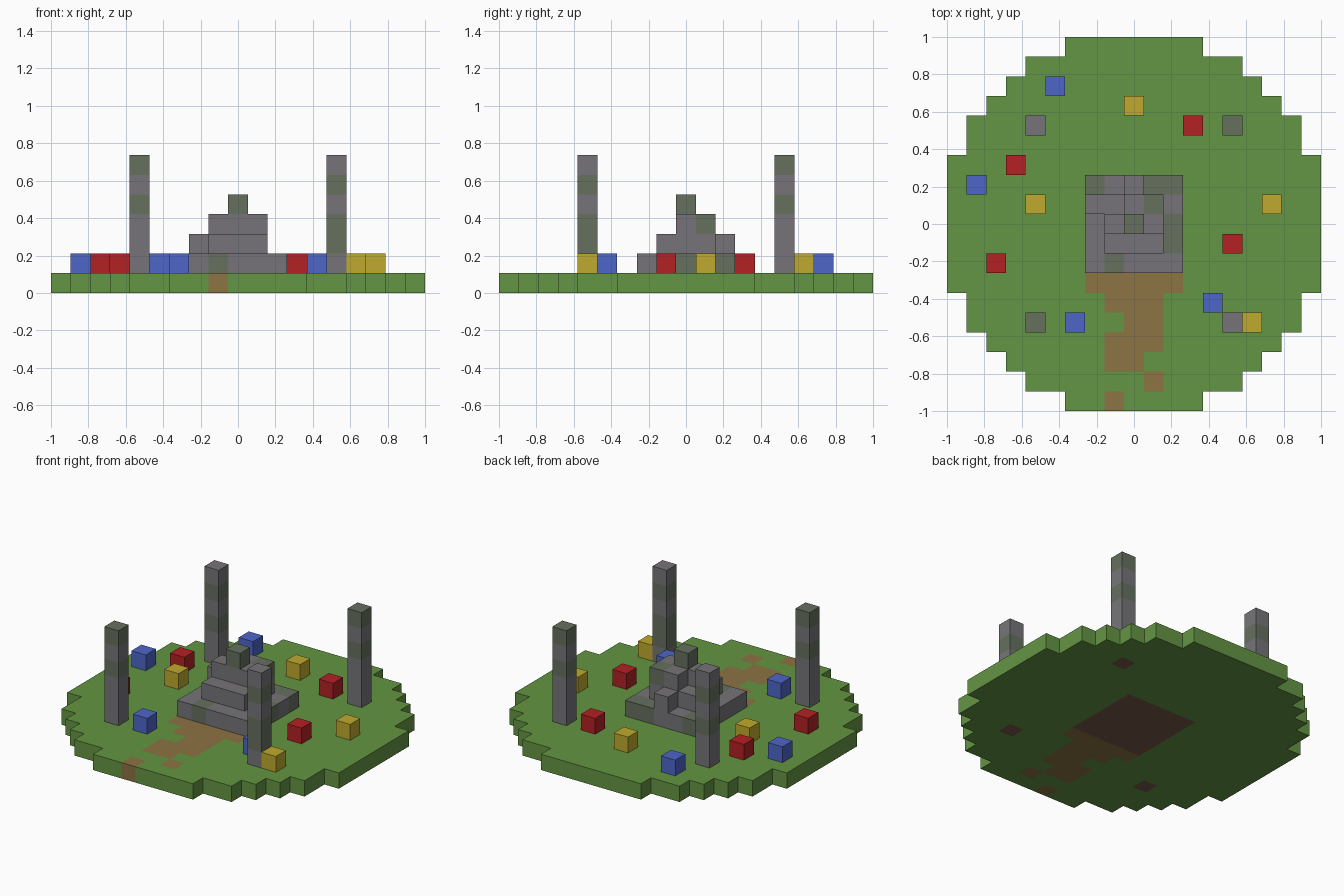
import bpy
import bmesh
from mathutils import Vector

cube = bpy.data.objects.get("Cube")
if cube:
    bpy.data.objects.remove(cube, do_unlink=True)

CELL = 2 / 19  # the disc is 19 blocks wide


def material(name, rgb):
    linear = [((c / 255 + 0.055) / 1.055) ** 2.4 for c in rgb] + [1.0]
    mat = bpy.data.materials.new(name)
    mat.use_nodes = True
    mat.diffuse_color = linear
    mat.node_tree.nodes["Principled BSDF"].inputs["Base Color"].default_value = linear
    return mat


grass = material("grass green", (100, 149, 67))
path = material("path brown", (140, 115, 67))
soil = material("dark soil", (121, 88, 75))
stone = material("stone grey", (118, 116, 120))
moss = material("mossy stone", (102, 112, 95))
red = material("red", (180, 33, 35))
blue = material("blue", (78, 102, 200))
yellow = material("yellow", (192, 170, 46))

AXES = [Vector(a) for a in ((1, 0, 0), (0, 1, 0), (0, 0, 1))]


def blocks(name, cells):
    """Outer shell of a set of unit blocks: cells maps (x, y, layer) to a material."""
    mats = list(dict.fromkeys(cells.values()))
    bm = bmesh.new()
    for cell, mat in cells.items():
        centre = Vector(cell) + Vector((0, 0, 0.5))
        for i in range(3):
            for sign in (1, -1):
                n = AXES[i] * sign
                if tuple(int(c) for c in Vector(cell) + n) in cells:
                    continue
                u = AXES[(i + 1) % 3] * 0.5
                v = AXES[(i + 2) % 3] * 0.5 * sign
                mid = centre + n * 0.5
                corners = (mid - u - v, mid + u - v, mid + u + v, mid - u + v)
                face = bm.faces.new([bm.verts.new(c * CELL) for c in corners])
                face.material_index = mats.index(mat)
    bmesh.ops.remove_doubles(bm, verts=bm.verts, dist=0.0001)
    mesh = bpy.data.meshes.new(name)
    bm.to_mesh(mesh)
    bm.free()
    for mat in mats:
        mesh.materials.append(mat)
    obj = bpy.data.objects.new(name, mesh)
    bpy.context.collection.objects.link(obj)
    return obj


# Round ground disc with a worn path and soil under the stonework
path_rows = {-3: (-2, 2), -4: (-1, 1), -5: (0, 1), -6: (-1, 1),
             -7: (-1, 0), -8: (1, 1), -9: (-1, -1)}
soil_spots = {(5, 5), (5, -5), (-5, -5)}


def ground_colour(x, y):
    if max(abs(x), abs(y)) <= 2 or (x, y) in soil_spots:
        return soil
    if y in path_rows and path_rows[y][0] <= x <= path_rows[y][1]:
        return path
    return grass


side = range(-9, 10)
blocks("ground", {(x, y, 0): ground_colour(x, y)
                  for x in side for y in side if x * x + y * y <= 90})


# Ruined stepped shrine: base, uneven second step, third step, cap
def slab(x0, x1, y0, y1, layer):
    return {(x, y, layer): stone for x in range(x0, x1 + 1) for y in range(y0, y1 + 1)}


shrine = slab(-2, 2, -2, 2, 1)
shrine |= slab(-1, 1, -1, 1, 2) | slab(-2, -2, 1, 1, 2) | slab(0, 0, 2, 2, 2)
shrine |= slab(-1, 1, 0, 0, 3) | slab(0, 1, 1, 1, 3)
shrine |= slab(0, 0, 0, 0, 4)
for cell in ((-2, 2, 1), (1, 2, 1), (2, 2, 1), (2, 0, 1), (2, -1, 1),
             (-1, -2, 1), (1, 1, 3), (0, 0, 4)):
    shrine[cell] = moss
blocks("shrine", shrine)

# Four corner pillars with mossy bands
for name, x, y, mossy in (("front_right", -5, -5, (4, 6)), ("front_left", 5, -5, (2, 3, 5)),
                          ("back_left", 5, 5, (4, 6)), ("back_right", -5, 5, (3, 5))):
    blocks(name + "_pillar", {(x, y, z): moss if z in mossy else stone for z in range(1, 7)})

# Flower blocks scattered on the grass
flowers = (
    ("red", red, ((3, 5), (-6, 3), (-7, -2), (5, -1))),
    ("blue", blue, ((-4, 7), (-8, 2), (-3, -5), (4, -4))),
    ("yellow", yellow, ((0, 6), (-5, 1), (7, 1), (6, -5))),
)
for colour, mat, spots in flowers:
    for i, (x, y) in enumerate(spots, 1):
        blocks(f"{colour}_flower_{i}", {(x, y, 1): mat})
